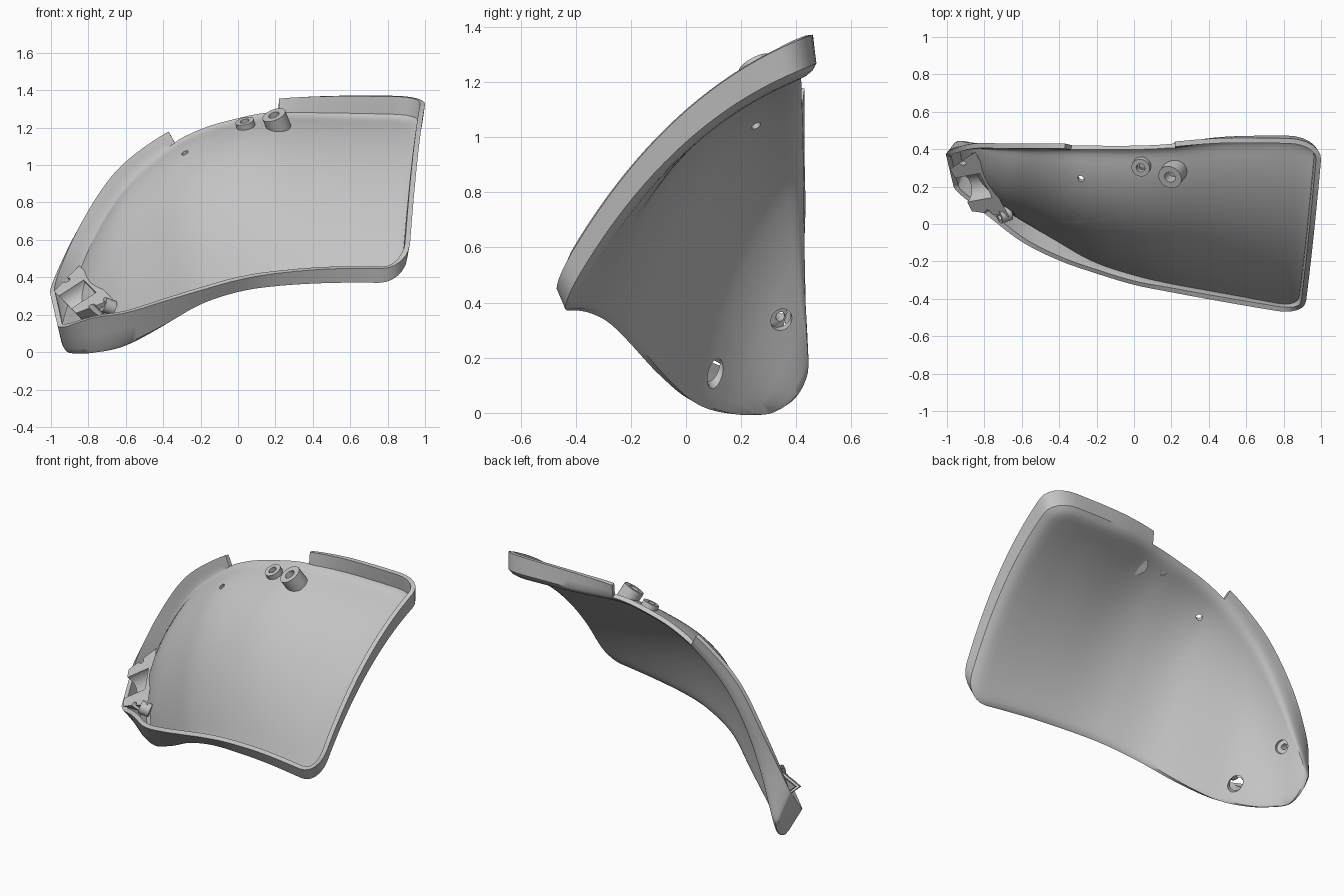
import bpy, bmesh, math
from mathutils import Vector

cube = bpy.data.objects.get("Cube")
if cube:
    bpy.data.objects.remove(cube)

grey = bpy.data.materials.new("plain grey")
grey.use_nodes = True
grey.diffuse_color = (0.55, 0.55, 0.55, 1)
grey.node_tree.nodes["Principled BSDF"].inputs["Base Color"].default_value = (0.55, 0.55, 0.55, 1)

# Stations from the wide end to the narrow end:
# lower floor edge, lower rim, upper floor edge, upper rim
STATIONS = [
    ((.89, -.45, .345), (.91, -.49, .445), (.99, .48, 1.23), (1.01, .455, 1.37)),
    ((.5, -.37, .345), (.5, -.42, .445), (.5, .47, 1.24), (.5, .46, 1.37)),
    ((.2, -.31, .33), (.2, -.365, .42), (.2, .425, 1.24), (.2, .44, 1.35)),
    ((0, -.255, .3), (0, -.325, .385), (0, .415, 1.205), (-.02, .43, 1.31)),
    ((-.2, -.185, .23), (-.2, -.265, .33), (-.2, .415, 1.145), (-.235, .43, 1.24)),
    ((-.4, -.07, .1), (-.4, -.195, .27), (-.395, .42, 1.035), (-.455, .43, 1.125)),
    ((-.6, .05, -.005), (-.6, -.095, .21), (-.59, .425, .855), (-.67, .43, .945)),
    ((-.77, .17, -.035), (-.785, .045, .18), (-.765, .43, .57), (-.86, .43, .65)),
    ((-.92, .3, -.01), (-.96, .18, .12), (-.95, .455, .13), (-1.01, .39, .34)),
]
LENGTH, HEIGHT = 2.3, 1.0


def along(column, t):
    """Smooth curve through one column of the stations."""
    pts = [Vector(s[column]) for s in STATIONS]
    pts = [2 * pts[0] - pts[1]] + pts + [2 * pts[-1] - pts[-2]]
    f = min(max(t, 0), 1) * (len(STATIONS) - 1)
    i = min(int(f), len(STATIONS) - 2)
    f -= i
    a, b, c, d = pts[i:i + 4]
    return b + (c - a) * f / 2 + (a - 2.5 * b + 2 * c - d / 2) * f * f + (1.5 * (b - c) + (d - a) / 2) * f ** 3


def surface(x, y, h):
    """Point of the tray: domed floor at h = 0, rim at h = 1."""
    t, v = x / LENGTH + 0.5, y / HEIGHT + 0.5
    low, low_rim, top, top_rim = (along(c, t) for c in range(4))
    fade, lift = min(1, (1 - t) * 4), min(1, (1 - t) * 2.2)
    swell = math.sin(math.pi * t)
    dome = Vector((-0.085 * t * fade, (-0.05 - 0.025 * swell) * fade, (0.125 + 0.035 * swell) * lift))
    # The narrow end bows outwards
    dome += Vector((0, 0.035, -0.045)) * max(0, (t - 0.85) / 0.15) * (1 - h)
    rise = (low_rim - low).lerp(top_rim - top, v)
    return low.lerp(top, v) + dome * 4 * v * (1 - v) + rise * h


def rounded_loop(inset):
    """Rounded rectangle in the flat layout of the tray."""
    r = 0.1 - inset
    hx, hy = LENGTH / 2 - 0.1, HEIGHT / 2 - 0.1
    centres = [(hx, hy), (-hx, hy), (-hx, -hy), (hx, -hy)]
    loop = []
    for q in range(4):
        cx, cy = centres[q]
        arc = [(cx + r * math.cos((q + k / 6) * math.pi / 2),
                cy + r * math.sin((q + k / 6) * math.pi / 2)) for k in range(7)]
        loop += arc
        nx, ny = centres[(q + 1) % 4]
        steps = 60 if q % 2 == 0 else 20
        ax, ay = arc[-1]
        bx, by = (nx, ay) if q % 2 == 0 else (ax, ny)
        loop += [(ax + (bx - ax) * k / steps, ay + (by - ay) * k / steps) for k in range(1, steps)]
    return loop


def finish(name, bm):
    mesh = bpy.data.meshes.new(name)
    bm.to_mesh(mesh)
    bm.free()
    mesh.materials.append(grey)
    ob = bpy.data.objects.new(name, mesh)
    bpy.context.collection.objects.link(ob)
    return ob


def activate(ob):
    bpy.ops.object.select_all(action='DESELECT')
    ob.select_set(True)
    bpy.context.view_layer.objects.active = ob


def smooth(ob):
    activate(ob)
    bpy.ops.object.shade_smooth_by_angle(angle=math.radians(35))


def bridge(bm, a, b):
    n = len(a)
    return [bm.faces.new((a[i], a[(i + 1) % n], b[(i + 1) % n], b[i])) for i in range(n)]


def lathe(name, start, end, profile, sides=32):
    """Closed turned solid; profile holds (radius, fraction of the way to the end)."""
    start, end = Vector(start), Vector(end)
    turn = (end - start).to_track_quat('Z', 'Y')
    bm = bmesh.new()
    rings = []
    for r, t in profile:
        rings.append([bm.verts.new(start.lerp(end, t) + turn @ Vector(
            (r * math.cos(k * math.tau / sides), r * math.sin(k * math.tau / sides), 0)))
            for k in range(sides)])
    for a, b in zip(rings, rings[1:]):
        bridge(bm, a, b)
    bm.faces.new(rings[0][::-1])
    bm.faces.new(rings[-1])
    bmesh.ops.recalc_face_normals(bm, faces=bm.faces)
    return finish(name, bm)


def cutter(name, start, end, r):
    ob = lathe(name, start, end, [(r, 0), (r, 1)])
    ob.hide_render = True
    return ob


def cut(ob, cutters):
    activate(ob)
    for c in cutters:
        mod = ob.modifiers.new("cut", 'BOOLEAN')
        mod.operation, mod.solver, mod.object = 'DIFFERENCE', 'EXACT', c
        bpy.ops.object.modifier_apply(modifier=mod.name)


# Shell: rings from the middle of the floor out to the rim
bm = bmesh.new()
floor_loop = rounded_loop(0.06)
layers = [[(x * k / 14, y * k / 14, 0) for x, y in floor_loop] for k in range(1, 15)]
for inset, h in ((.035, .03), (.015, .1), (0, .25), (0, .6), (0, 1)):
    layers.append([(x, y, h) for x, y in rounded_loop(inset)])
rings = [[bm.verts.new(surface(*p)) for p in layer] for layer in layers]
middle = bm.verts.new(surface(0, 0, 0))
n = len(floor_loop)
for i in range(n):
    bm.faces.new((middle, rings[0][i], rings[0][(i + 1) % n]))
bands = [bridge(bm, b, a) for a, b in zip(rings, rings[1:])]
bmesh.ops.recalc_face_normals(bm, faces=bm.faces)
bm.normal_update()
if middle.normal.z > 0:
    bmesh.ops.reverse_faces(bm, faces=bm.faces)

# Gap in the upper wall
gap = []
for under, over in zip(bands[-2], bands[-1]):
    c = over.calc_center_median()
    if c.y > 0.35 and -0.37 < c.x < 0.23:
        gap += [under, over]
bmesh.ops.delete(bm, geom=gap, context='FACES')
shell = finish("shell", bm)
activate(shell)
wall = shell.modifiers.new("wall", 'SOLIDIFY')
wall.thickness = 0.027
wall.offset = -1
bpy.ops.object.modifier_apply(modifier=wall.name)

# Clamp block filling the narrow end, tapered into the shell
hole_a, hole_b = Vector((-.92, .33, .385)), Vector((-.78, .06, .245))
centre = (hole_a + hole_b) / 2
side = (hole_b - hole_a).normalized()
axis = Vector((.85, .03, .45))
axis = (axis - side * axis.dot(side)).normalized()
up = side.cross(axis)
if up.z < 0:
    up = -up
bm = bmesh.new()
bmesh.ops.create_cube(bm, size=2)
for v in bm.verts:
    top, inner, lower = v.co.z > 0, v.co.y > 0, v.co.x > 0
    if inner:
        reach, shift = (0.215, 0.11) if top else (0.19 if lower else 0.15, 0.03)
    else:
        reach, shift = (0.14, -0.09) if top else (0.1, -0.06)
    depth = 0 if top else 0.07 if inner else 0.12
    v.co = centre + side * (reach if lower else -reach) + axis * shift - up * depth
bmesh.ops.recalc_face_normals(bm, faces=bm.faces)
block = finish("clamp_block", bm)

# Cutters: half-round channel, its mouth in the rim, screw holes, floor holes
channel = cutter("channel_cutter", centre - axis * 0.3, centre + axis * 0.07, 0.08)
mouth = cutter("mouth_cutter", centre - axis * 0.3, centre - axis * 0.04, 0.08)
drills, sinks = [], []
for top, way in ((hole_a, Vector((.12, .02, -.06))), (hole_b, Vector((.1, .045, -.1)))):
    drills.append(cutter("drill", top - way, top + way * 2, 0.017))
    sinks.append(cutter("sink", top + way * 0.5, top + way * 2.2, 0.04))
lean = Vector((-.02, -.05, .1))
for spot in ((-.285, .24, 1.07), (.05, .325, 1.18)):
    sinks.append(cutter("floor_drill", Vector(spot) - lean, Vector(spot) + lean, 0.018))
cut(block, [channel] + drills)
cut(shell, [mouth] + sinks)
for c in [channel, mouth] + drills + sinks:
    bpy.data.objects.remove(c)

# Hollow screw bosses under the upper edge and a peg beside the clamp
parts = [shell, block]
for name, start, end, r, bore in (
        ("small_boss", (.047, .32, 1.19), (.035, .3, 1.235), .05, .024),
        ("large_boss", (.222, .29, 1.193), (.192, .25, 1.268), .065, .03),
        ("clamp_peg", (-.665, .06, .235), (-.72, .04, .255), .04, .02)):
    parts.append(lathe(name, start, end, [(r, 0), (r, 1), (bore, 1), (bore, .2)]))
for ob in parts:
    smooth(ob)
bpy.ops.object.select_all(action='DESELECT')
